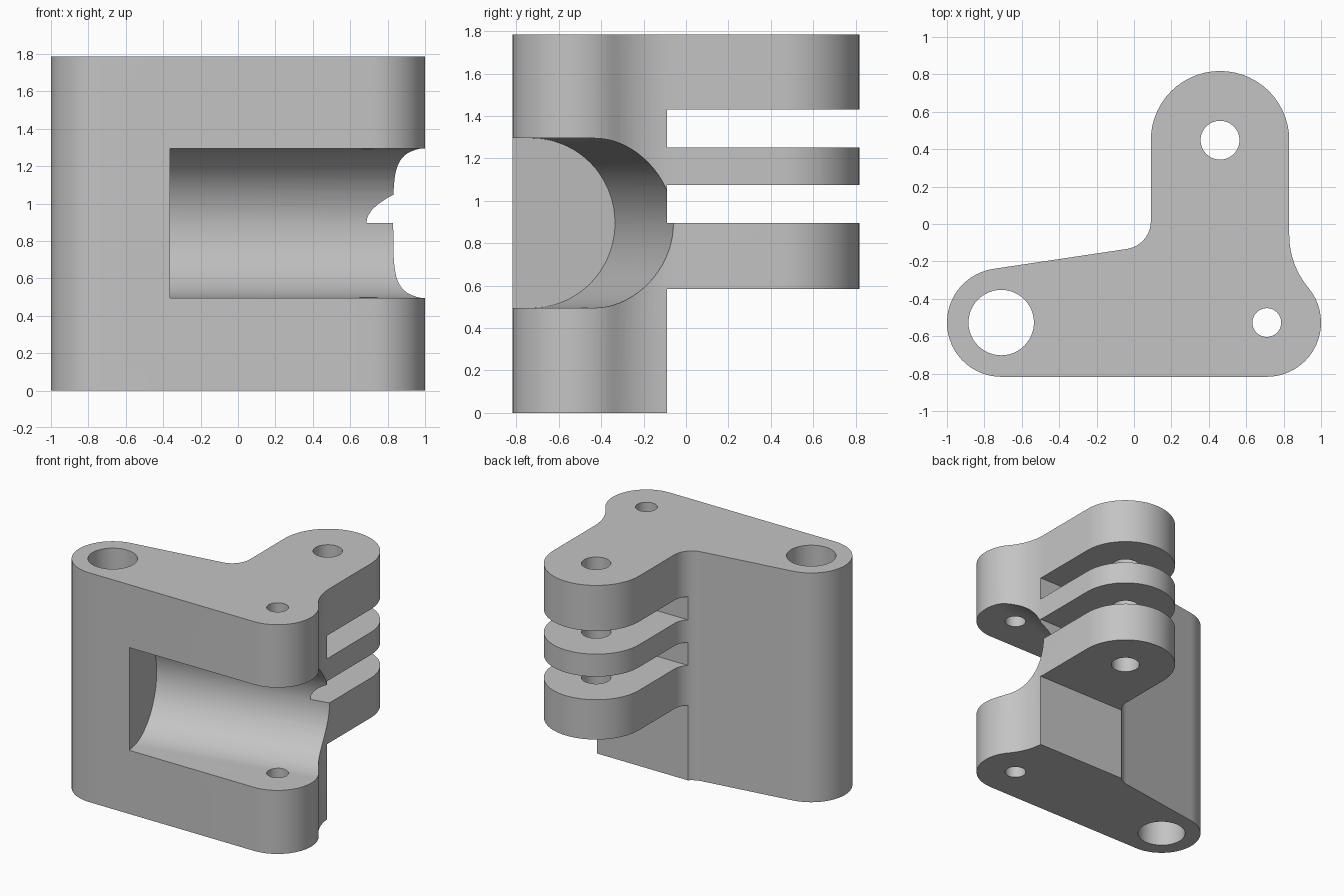
import bpy, bmesh
from math import sin, cos, tan, radians
from mathutils import Matrix, Vector

default = bpy.data.objects.get("Cube")
if default:
    bpy.data.objects.remove(default, do_unlink=True)

HEIGHT = 1.785
BOSS_R, ARM_R = 0.29, 0.37
LEFT, RIGHT, ARM = (-0.71, -0.527), (0.71, -0.527), (0.46, 0.448)

grey = bpy.data.materials.new("plain grey")
grey.use_nodes = True
colour = (0.55, 0.55, 0.55, 1)
grey.diffuse_color = colour
grey.node_tree.nodes["Principled BSDF"].inputs["Base Color"].default_value = colour


def arc(centre, radius, start, end, steps):
    angles = [radians(start + (end - start) * i / steps) for i in range(steps + 1)]
    return [(centre[0] + radius * cos(a), centre[1] + radius * sin(a)) for a in angles]


def prism(name, outline, bottom, top, matrix=Matrix()):
    """Extrude a closed outline from bottom to top along local z."""
    bm = bmesh.new()
    face = bm.faces.new([bm.verts.new((x, y, bottom)) for x, y in outline])
    ext = bmesh.ops.extrude_face_region(bm, geom=[face])
    moved = [v for v in ext["geom"] if isinstance(v, bmesh.types.BMVert)]
    bmesh.ops.translate(bm, verts=moved, vec=(0, 0, top - bottom))
    bm.transform(matrix)
    bmesh.ops.recalc_face_normals(bm, faces=bm.faces)
    mesh = bpy.data.meshes.new(name)
    bm.to_mesh(mesh)
    bm.free()
    mesh.materials.append(grey)
    obj = bpy.data.objects.new(name, mesh)
    bpy.context.collection.objects.link(obj)
    return obj


# Body outline: two front bosses, a rear arm and the fillets between them
slope = 8.5
arm_left, arm_right = ARM[0] - ARM_R, ARM[0] + ARM_R
fillet_r = 0.15
tangent = (LEFT[0] - BOSS_R * sin(radians(slope)), LEFT[1] + BOSS_R * cos(radians(slope)))
fillet_x = arm_left - fillet_r
fillet_y = (tangent[1] + (fillet_x - tangent[0]) * tan(radians(slope))
            + fillet_r / cos(radians(slope)))
blend = 40
c = cos(radians(blend))
blend_r = (RIGHT[0] + BOSS_R * c - arm_right) / (1 - c)
blend_c = (arm_right + blend_r, RIGHT[1] + (BOSS_R + blend_r) * sin(radians(blend)))

outline = (arc(RIGHT, BOSS_R, -90, blend, 20)
           + arc(blend_c, blend_r, 180 + blend, 180, 8)[1:]
           + arc(ARM, ARM_R, 0, 180, 28)
           + arc((fillet_x, fillet_y), fillet_r, 0, slope - 90, 12)
           + arc(LEFT, BOSS_R, 90 + slope, 270, 26))
body = prism("hinge_bracket", outline, 0, HEIGHT)

cutters = []

# Vertical pin holes
for name, centre, radius in (("large_hole", LEFT, 0.175),
                             ("small_hole", RIGHT, 0.077),
                             ("arm_hole", ARM, 0.104)):
    cutters.append(prism(name, arc(centre, radius, 0, 352.5, 47), -0.2, HEIGHT + 0.2))

# Gaps that split the arm into three lugs
for low, high in ((-0.2, 0.585), (0.895, 1.075), (1.25, 1.43)):
    box = [(-0.4, -0.09), (1.3, -0.09), (1.3, 1.2), (-0.4, 1.2)]
    cutters.append(prism("lug_gap", box, low, high))

# Round-bottomed channel, open at the front and running out of the right side
tilt = radians(12)
along = Vector((cos(tilt), sin(tilt), 0))
inward = Vector((-sin(tilt), cos(tilt), 0))
frame = Matrix((inward, Vector((0, 0, 1)), along)).transposed().to_4x4()
frame.translation = (-0.383, -0.726, 0.895)
channel = arc((0, 0), 0.4, -90, 90, 36) + [(-1, 0.4), (-1, -0.4)]
cutters.append(prism("channel", channel, 0, 2.2, frame))

# Cut everything out of the body
bpy.context.view_layer.objects.active = body
body.select_set(True)
for cutter in cutters:
    cutter.hide_render = True
    mod = body.modifiers.new("cut", "BOOLEAN")
    mod.operation = "DIFFERENCE"
    mod.solver = "EXACT"
    mod.object = cutter
    bpy.ops.object.modifier_apply(modifier=mod.name)
    bpy.data.objects.remove(cutter, do_unlink=True)

bpy.ops.object.select_all(action="DESELECT")
body.select_set(True)
bpy.ops.object.shade_smooth_by_angle(angle=radians(30))
